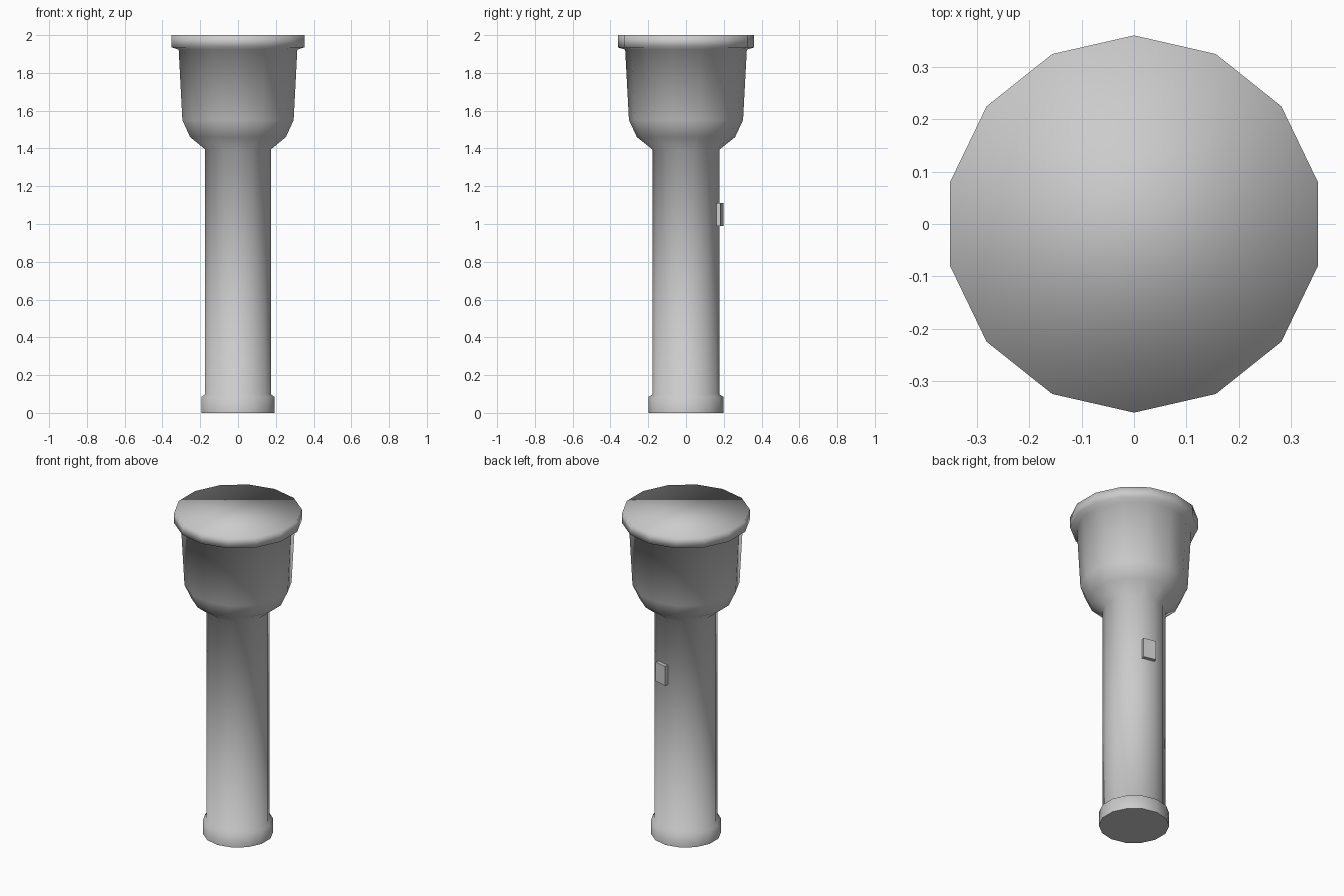
import bpy, bmesh, math
from mathutils import Vector

if "Cube" in bpy.data.objects:
    bpy.data.objects.remove(bpy.data.objects["Cube"])

SIDES = 14
BARREL_R = 0.178


def rim_point(r, i, z):
    """Corner i of the 14-sided section, corner 0 facing the back (+y)."""
    a = math.pi / 2 - 2 * math.pi * i / SIDES
    return Vector((r * math.cos(a), r * math.sin(a), z))


def add_object(name, bm):
    bmesh.ops.recalc_face_normals(bm, faces=bm.faces[:])
    mesh = bpy.data.meshes.new(name)
    bm.to_mesh(mesh)
    bm.free()
    obj = bpy.data.objects.new(name, mesh)
    bpy.context.collection.objects.link(obj)
    return obj


# Torch body: tail cap, barrel, flared head and lens rim as one lathed skin
profile = [(0.198, 0.0), (0.198, 0.085), (BARREL_R, 0.098), (BARREL_R, 1.395),
           (0.26, 1.46), (0.302, 1.55), (0.322, 1.923), (0.36, 1.935), (0.36, 2.0)]
bm = bmesh.new()
rings = [[bm.verts.new(rim_point(r, i, z)) for i in range(SIDES)] for r, z in profile]
for low, high in zip(rings, rings[1:]):
    for i in range(SIDES):
        j = (i + 1) % SIDES
        bm.faces.new((low[i], low[j], high[j], high[i]))
base = bm.faces.new(rings[0])
bm.faces.new(rings[-1])
for f in bm.faces:
    f.smooth = True

# The base is a crisp flat disc
base.smooth = False
for e in base.edges:
    e.smooth = False
add_object("torch_body", bm)

# Switch: a block raised from the barrel facet just right of the back corner
bm = bmesh.new()
corners = [rim_point(BARREL_R, i, z) for i, z in ((0, 0.99), (1, 0.99), (1, 1.11), (0, 1.11))]
face = bm.faces.new([bm.verts.new(c) for c in corners])
out = (corners[0] + corners[1]) * 0.5
out.z = 0
out.normalize()
raised = bmesh.ops.extrude_face_region(bm, geom=[face], use_keep_orig=True)["geom"]
bmesh.ops.translate(bm, vec=out * 0.022,
                    verts=[g for g in raised if isinstance(g, bmesh.types.BMVert)])
add_object("switch", bm)
